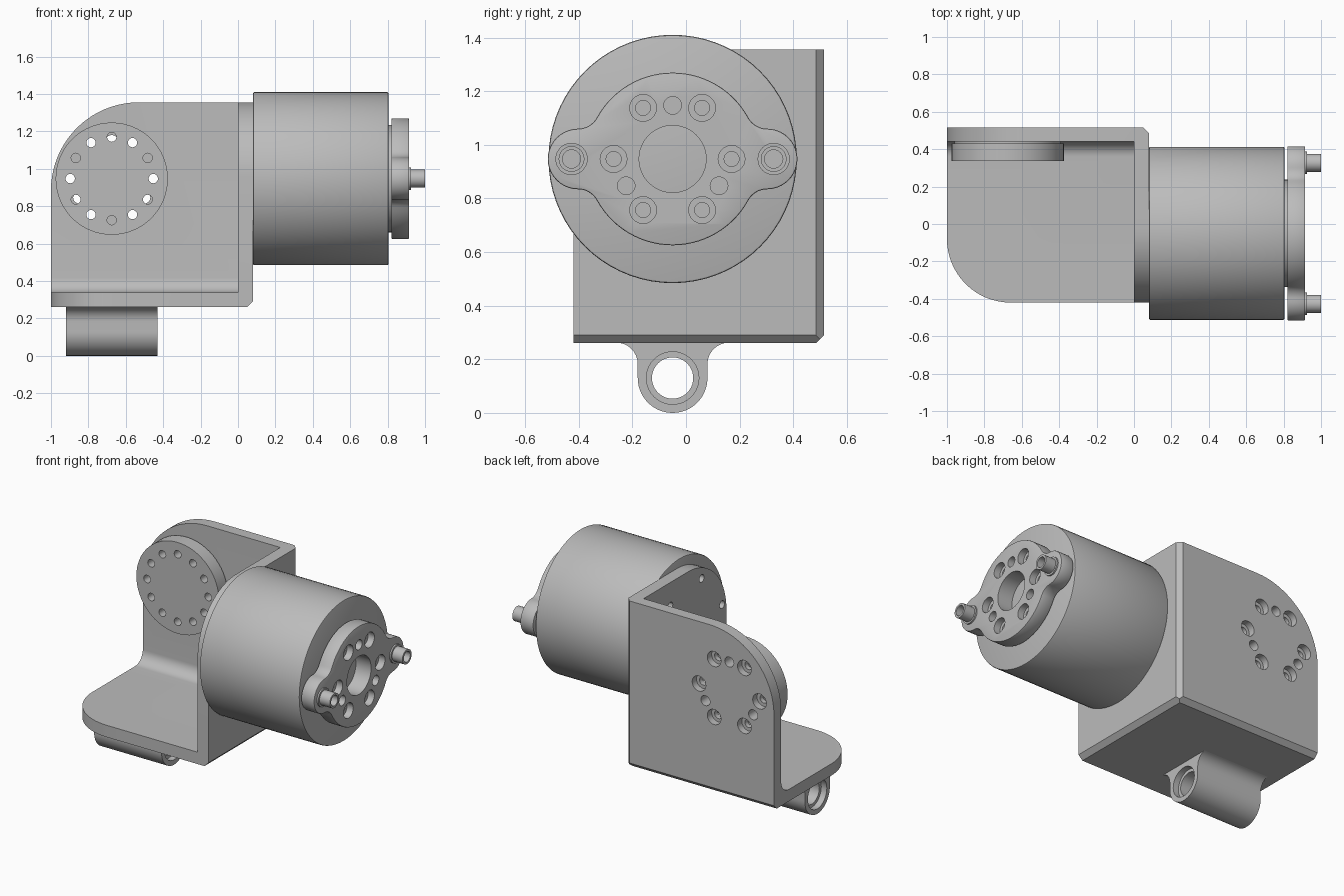
import bpy, bmesh, math
from mathutils import Vector

cube = bpy.data.objects.get("Cube")
if cube:
    bpy.data.objects.remove(cube, do_unlink=True)

grey = bpy.data.materials.new("machined grey")
grey.use_nodes = True
colour = (0.5, 0.5, 0.5, 1)
grey.diffuse_color = colour
grey.node_tree.nodes["Principled BSDF"].inputs["Base Color"].default_value = colour

AXES = {"x": lambda a, b, h: (h, a, b),
        "y": lambda a, b, h: (a, h, b),
        "z": lambda a, b, h: (a, b, h)}


def arc(cx, cy, r, start, end, n):
    angles = [math.radians(start + (end - start) * i / n) for i in range(n + 1)]
    return [(cx + r * math.cos(t), cy + r * math.sin(t)) for t in angles]


def rounded(corners):
    """Polygon from (a, b, radius, segments); one segment makes a chamfer."""
    out = []
    for i, (a, b, r, n) in enumerate(corners):
        p = Vector((a, b))
        if not r:
            out.append((a, b))
            continue
        u = (Vector(corners[i - 1][:2]) - p).normalized()
        v = (Vector(corners[(i + 1) % len(corners)][:2]) - p).normalized()
        centre = p + (u + v) * r     # square corners only
        for k in range(n + 1):
            t = math.pi / 2 * k / n
            out.append(tuple(centre - v * r * math.cos(t) - u * r * math.sin(t)))
    return out


def prism(name, axis, points, lo, hi):
    bm = bmesh.new()
    base = [bm.verts.new(AXES[axis](a, b, lo)) for a, b in points]
    top = [bm.verts.new(AXES[axis](a, b, hi)) for a, b in points]
    bm.faces.new(base)
    bm.faces.new(top)
    n = len(points)
    for i in range(n):
        j = (i + 1) % n
        bm.faces.new((base[i], base[j], top[j], top[i]))
    bmesh.ops.remove_doubles(bm, verts=bm.verts, dist=1e-5)
    bmesh.ops.recalc_face_normals(bm, faces=bm.faces)
    mesh = bpy.data.meshes.new(name)
    bm.to_mesh(mesh)
    bm.free()
    mesh.materials.append(grey)
    obj = bpy.data.objects.new(name, mesh)
    bpy.context.collection.objects.link(obj)
    return obj


def cylinder(name, axis, a, b, r, lo, hi, n=24):
    return prism(name, axis, arc(a, b, r, 0, 360, n)[:-1], lo, hi)


def bake(obj):
    bpy.context.view_layer.update()
    graph = bpy.context.evaluated_depsgraph_get()
    mesh = bpy.data.meshes.new_from_object(obj.evaluated_get(graph))
    obj.modifiers.clear()
    obj.data = mesh


def combine(obj, tools, operation="DIFFERENCE"):
    for tool in tools:
        mod = obj.modifiers.new("cut", "BOOLEAN")
        mod.operation, mod.solver, mod.object = operation, "EXACT", tool
    bake(obj)
    for tool in tools:
        bpy.data.objects.remove(tool, do_unlink=True)


def soften(obj, width):
    mod = obj.modifiers.new("soft edge", "BEVEL")
    mod.width, mod.segments = width, 2
    mod.limit_method, mod.angle_limit = "ANGLE", math.radians(60)
    bake(obj)


def ring(axis, a, b, radius, angles, r, lo, hi):
    return [cylinder("cutter", axis, a + radius * math.cos(math.radians(t)),
                     b + radius * math.sin(math.radians(t)), r, lo, hi, 20)
            for t in angles]


def screw_pattern(axis, a, b, lo, hi, bore_lo, bore_hi):
    """Six counterbored holes and three plain ones."""
    sixth = range(0, 360, 60)
    return (ring(axis, a, b, 0.22, sixth, 0.028, lo, hi)
            + ring(axis, a, b, 0.22, sixth, 0.05, bore_lo, bore_hi)
            + ring(axis, a, b, 0.2, (90, 210, 330), 0.033, lo, hi))


LEFT, RIGHT, FRONT, BACK, LOW, HIGH = -1, 0.08, -0.42, 0.515, 0.26, 1.355
MY, MZ = -0.05, 0.947      # motor axis
DX, DZ = -0.675, 0.947     # swivel disc axis

# Three-sided corner bracket
bracket = prism("corner_bracket", "y", rounded([
    (LEFT, LOW, 0, 0), (RIGHT, LOW, 0.03, 1),
    (RIGHT, HIGH, 0, 0), (LEFT, HIGH, 0.47, 20)]), FRONT, BACK)
plan = prism("cutter", "z", rounded([
    (LEFT, FRONT, 0.34, 16), (RIGHT, FRONT, 0, 0),
    (RIGHT, BACK, 0.03, 1), (LEFT, BACK, 0, 0)]), -1, 2)
side = prism("cutter", "x", rounded([
    (FRONT, LOW, 0, 0), (BACK, LOW, 0.03, 1),
    (BACK, HIGH, 0, 0), (FRONT, HIGH, 0.4, 18)]), -2, 1)
combine(bracket, [plan, side], "INTERSECT")
pocket = prism("cutter", "x", rounded([
    (-1, 0.338, 0, 0), (0.44, 0.338, 0.08, 10), (0.44, 2, 0, 0), (-1, 2, 0, 0)]), -2, 0)
combine(bracket, [pocket])
combine(bracket, screw_pattern("y", DX, DZ, 0.4, 0.6, 0.47, 0.6)
        + ring("x", MY, MZ, 0.33, range(-10, 350, 60), 0.025, -0.1, 0.06))

# Swivel disc and its thin spacer on the back plate
for name, r, lo, hi in (("swivel_disc", 0.3, 0.337, 0.43),
                        ("disc_spacer", 0.285, 0.43, 0.44)):
    disc = cylinder(name, "y", DX, DZ, r, lo, hi, 64)
    combine(disc, ring("y", DX, DZ, 0.222, range(0, 360, 30), 0.025, 0.2, 0.6))

# Motor body
motor = cylinder("motor_body", "x", MY, MZ, 0.463, RIGHT, 0.805, 72)
soften(motor, 0.008)
step = cylinder("motor_step", "x", MY, MZ, 0.287, 0.805, 0.82, 64)
combine(step, [cylinder("cutter", "x", MY, MZ, 0.125, 0.7, 1, 48)])

# Output flange with two ears blended into the round body
EAR, FILLET, ROUND = 0.113, 0.08, 0.322
reach = math.sqrt((ROUND + FILLET) ** 2 - (EAR + FILLET) ** 2)
blend = math.degrees(math.atan2(EAR + FILLET, reach))
quarter = (arc(reach, 0, EAR, 0, 90, 10)
           + arc(reach, EAR + FILLET, FILLET, 270, 180 + blend, 8)[1:]
           + arc(0, 0, ROUND, blend, 90, 14)[1:])
half = quarter + [(-a, b) for a, b in quarter[-2::-1]]
outline = half + [(a, -b) for a, b in half[-2:0:-1]]
flange = prism("output_flange", "x", [(MY + a, MZ + b) for a, b in outline], 0.82, 0.915)
soften(flange, 0.006)
combine(flange, [cylinder("cutter", "x", MY, MZ, 0.125, 0.7, 1, 48)]
        + screw_pattern("x", MY, MZ, 0.7, 1, 0.87, 1))

# Hollow pins on the flange ears
for side_name, s in (("front", -1), ("back", 1)):
    y = MY + s * 0.377
    cylinder(side_name + "_pin_collar", "x", y, MZ, 0.06, 0.91, 0.925, 32)
    pin = cylinder(side_name + "_pin", "x", y, MZ, 0.048, 0.92, 1.0, 32)
    combine(pin, [cylinder("cutter", "x", y, MZ, 0.034, 0.945, 1.1)])

# Hinge barrel under the bracket
R = 0.13
barrel_outline = (arc(MY, R, R, 180, 360, 28)
                  + arc(MY + R + 0.08, 0.182, 0.08, 180, 90, 8)
                  + arc(MY - R - 0.08, 0.182, 0.08, 90, 0, 8))
barrel = prism("hinge_barrel", "x", barrel_outline, -0.92, -0.43)
combine(barrel, [cylinder("cutter", "x", MY, R, 0.077, -1.2, 0, 40),
                 cylinder("cutter", "x", MY, R, 0.098, -1.2, -0.88, 40),
                 cylinder("cutter", "x", MY, R, 0.098, -0.47, 0, 40)])

# Smooth the curved walls and keep the edges crisp
bpy.ops.object.select_all(action="DESELECT")
for obj in bpy.context.collection.objects:
    if obj.type == "MESH":
        obj.select_set(True)
        bpy.context.view_layer.objects.active = obj
bpy.ops.object.shade_smooth_by_angle(angle=math.radians(30))
